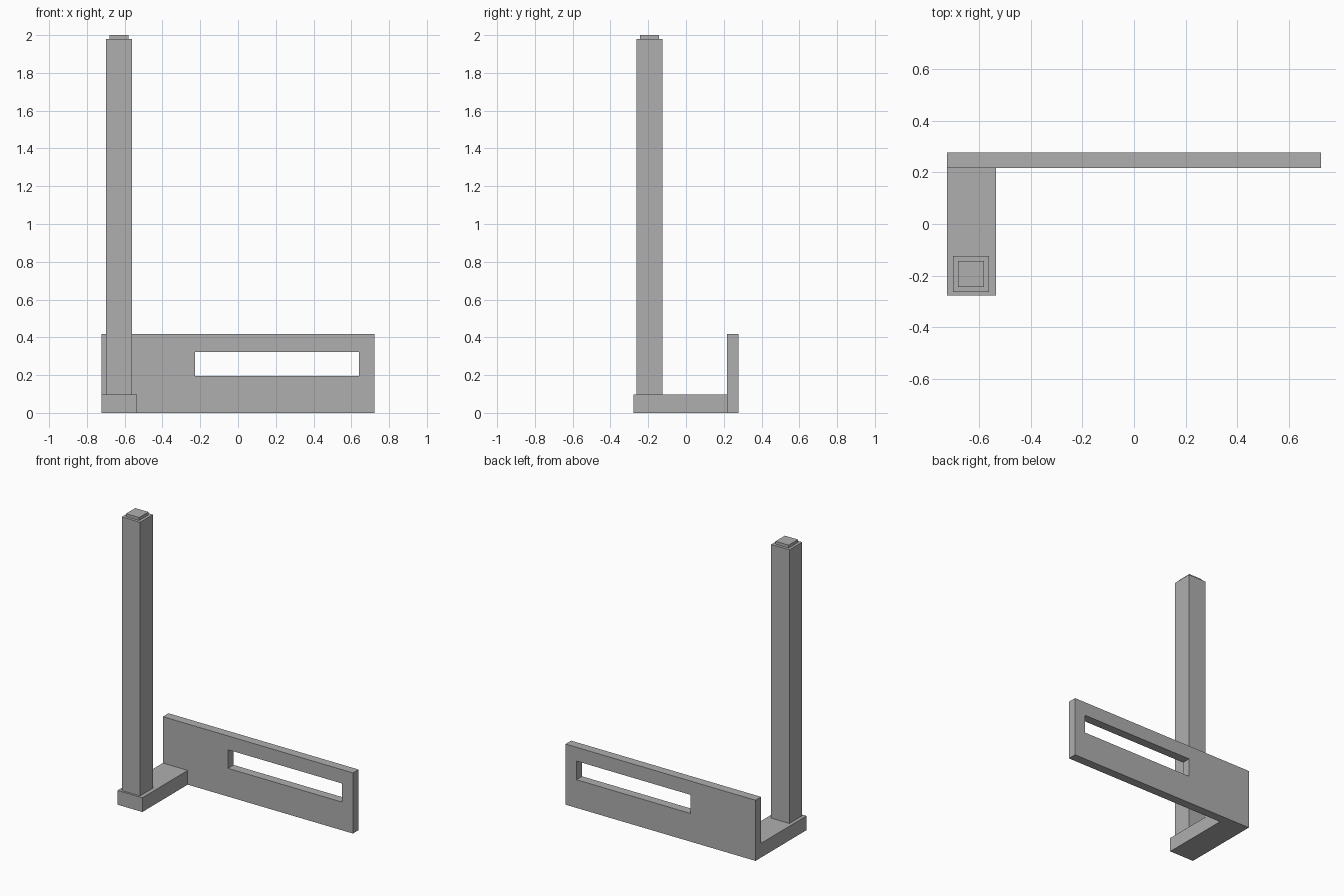
import bpy
import bmesh

cube = bpy.data.objects.get("Cube")
if cube:
    bpy.data.objects.remove(cube, do_unlink=True)

# One plain grey for the whole model
grey = bpy.data.materials.new("plain_grey")
grey.use_nodes = True
colour = (0.43, 0.43, 0.43, 1)
grey.diffuse_color = colour
grey.node_tree.nodes["Principled BSDF"].inputs["Base Color"].default_value = colour


def box(name, x, y, z):
    """Make a box from its (low, high) extent on each axis."""
    bm = bmesh.new()
    bmesh.ops.create_cube(bm, size=1)
    for v in bm.verts:
        v.co = [span[0] if c < 0 else span[1] for c, span in zip(v.co, (x, y, z))]
    mesh = bpy.data.meshes.new(name)
    bm.to_mesh(mesh)
    bm.free()
    mesh.materials.append(grey)
    obj = bpy.data.objects.new(name, mesh)
    bpy.context.collection.objects.link(obj)
    return obj


LEFT, FRONT, BACK = -0.723, -0.277, 0.277
PLATE_FRONT = 0.216

# Foot running from the post back to the upright plate
box("base_foot", (LEFT, -0.534), (FRONT, PLATE_FRONT), (0, 0.098))

# Tall square post with a small raised cap
box("post", (-0.7, -0.561), (-0.263, -0.124), (0.098, 1.98))
box("post_cap", (-0.681, -0.581), (-0.244, -0.143), (1.98, 2))

# Upright back plate with a long slot cut through it
plate = box("back_plate", (LEFT, -LEFT), (PLATE_FRONT, BACK), (0, 0.417))
cutter = box("slot_cutter", (-0.227, 0.64), (0.1, 0.4), (0.194, 0.322))
cutter.hide_render = True
cutter.hide_viewport = True
slot = plate.modifiers.new("slot", 'BOOLEAN')
slot.operation = 'DIFFERENCE'
slot.solver = 'EXACT'
slot.object = cutter

# Bake the slot into the plate and discard the cutter
graph = bpy.context.evaluated_depsgraph_get()
cut_mesh = bpy.data.meshes.new_from_object(plate.evaluated_get(graph))
plate.modifiers.clear()
plate.data = cut_mesh
bpy.data.objects.remove(cutter, do_unlink=True)
